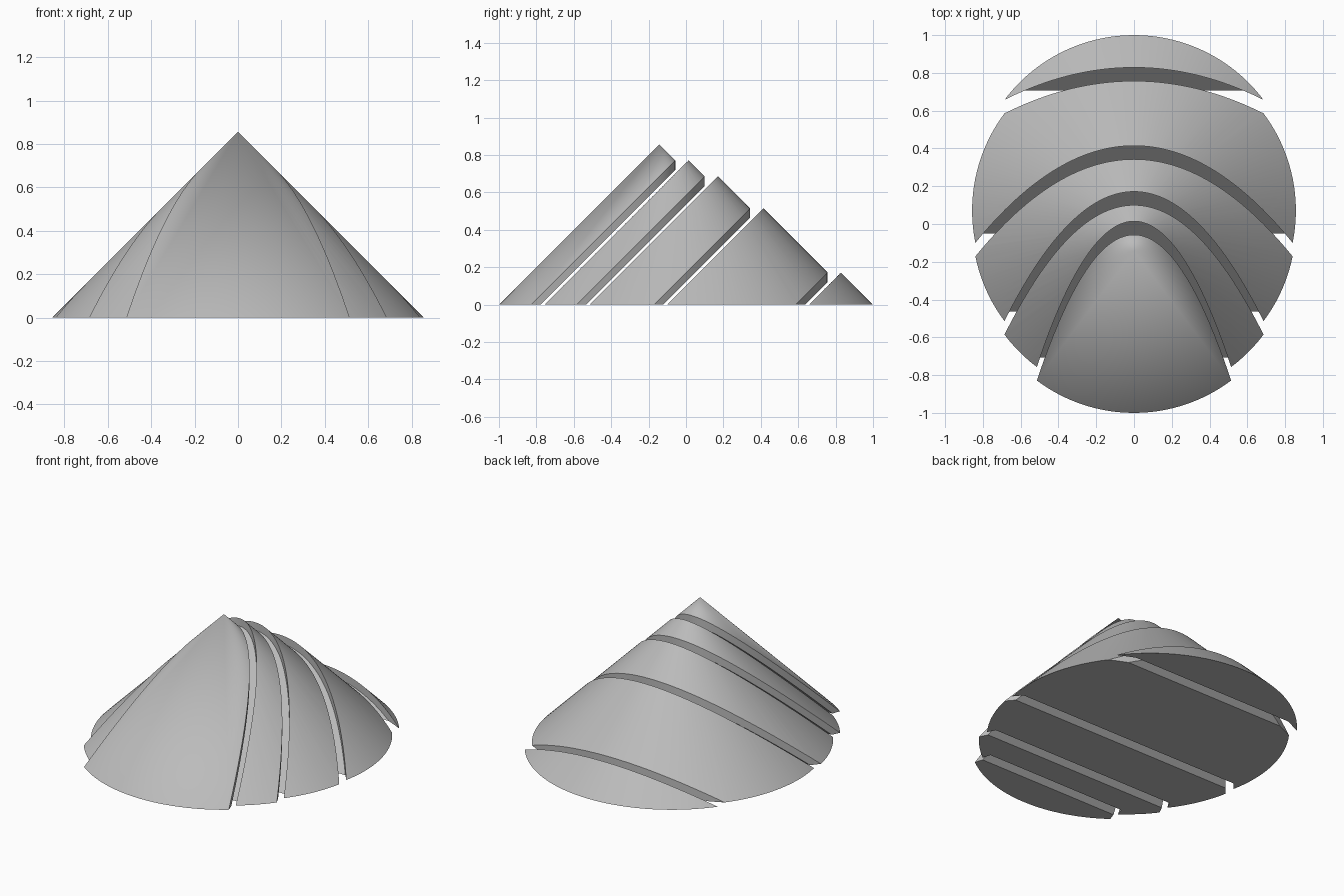
import bpy, math

cube = bpy.data.objects.get("Cube")
if cube:
    bpy.data.objects.remove(cube, do_unlink=True)

R = 6 / 7             # cone radius and height
GAP = R / 12          # spacing between neighbouring slices
LIP = 0.0505          # vertical depth of the stepped lip
CUTS = [0.9, 0.8, 0.6, 0.2]   # height of each cut's crest, as a share of the cone
NAMES = ["front_slice", "second_slice", "middle_slice", "fourth_slice", "back_slice"]

grey = bpy.data.materials.new("plain_grey")
grey.use_nodes = True
grey.diffuse_color = (0.5, 0.5, 0.5, 1)
grey.node_tree.nodes["Principled BSDF"].inputs["Base Color"].default_value = (0.5, 0.5, 0.5, 1)


def mesh_object(name, verts, faces):
    mesh = bpy.data.meshes.new(name)
    mesh.from_pydata(verts, [], faces)
    obj = bpy.data.objects.new(name, mesh)
    bpy.context.collection.objects.link(obj)
    return obj


def make_cone(name, sides=128):
    ring = [(R * math.sin(2 * math.pi * i / sides), -R * math.cos(2 * math.pi * i / sides), 0)
            for i in range(sides)]
    faces = [(i, (i + 1) % sides, sides) for i in range(sides)]
    faces.append(tuple(reversed(range(sides))))
    return mesh_object(name, ring + [(0, 0, R)], faces)


def make_cutter(share, steps=120):
    # upright parabolic prism whose floor slopes parallel to the cone's front
    d = 2 * R * (1 - share)
    reach = math.sqrt(d * d + 2 * d)
    xs = [reach * (2 * i / steps - 1) for i in range(steps + 1)]
    plan = [(x, (d * d - x * x) / (2 * d)) for x in xs]
    n = len(plan)
    floor = [(x, y, y + R - d - LIP) for x, y in plan]
    top = [(x, y, 2) for x, y in plan]
    faces = [tuple(range(n)), tuple(reversed(range(n, 2 * n)))]
    faces += [(i, i + n, (i + 1) % n + n, (i + 1) % n) for i in range(n)]
    obj = mesh_object("parabola_cutter", floor + top, faces)
    obj.hide_render = True
    return obj


def boolean(obj, cutter, operation):
    mod = obj.modifiers.new(operation.lower(), "BOOLEAN")
    mod.operation = operation
    mod.solver = "EXACT"
    mod.object = cutter


# Each slice is the cone inside its own cutter and outside the previous one
cutters = [make_cutter(share) for share in CUTS]
slices = []
for i, name in enumerate(NAMES):
    piece = make_cone(name)
    if i < len(cutters):
        boolean(piece, cutters[i], "INTERSECT")
    if i > 0:
        boolean(piece, cutters[i - 1], "DIFFERENCE")
    slices.append(piece)

# Bake the cuts, then spread the slices along y
bpy.context.view_layer.update()
graph = bpy.context.evaluated_depsgraph_get()
baked = [bpy.data.meshes.new_from_object(p.evaluated_get(graph)) for p in slices]
for i, (piece, mesh) in enumerate(zip(slices, baked)):
    piece.modifiers.clear()
    piece.data = mesh
    mesh.materials.clear()
    mesh.materials.append(grey)
    piece.location.y = GAP * (i - 2)
for cutter in cutters:
    bpy.data.objects.remove(cutter, do_unlink=True)

# Smooth cone surfaces with crisp cut edges
bpy.ops.object.select_all(action="DESELECT")
for piece in slices:
    piece.select_set(True)
bpy.context.view_layer.objects.active = slices[0]
bpy.ops.object.shade_smooth_by_angle(angle=math.radians(30))
